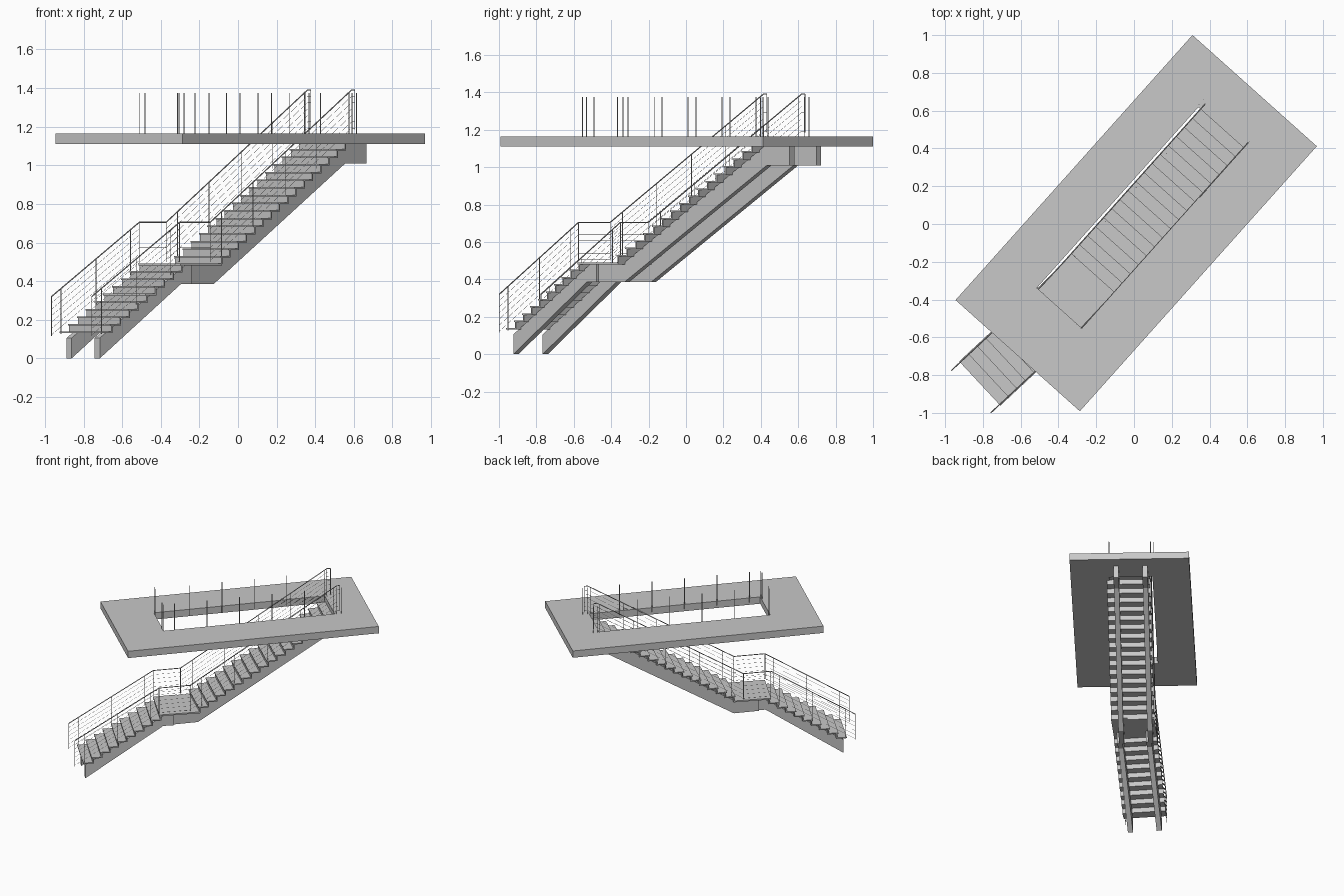
import bpy, bmesh, math
from mathutils import Matrix, Vector

cube = bpy.data.objects.get("Cube")
if cube:
    bpy.data.objects.remove(cube, do_unlink=True)

grey = bpy.data.materials.new("light grey")
grey.use_nodes = True
grey.diffuse_color = (0.58, 0.58, 0.58, 1)
grey.node_tree.nodes["Principled BSDF"].inputs["Base Color"].default_value = grey.diffuse_color

# Frames: local x runs up the stairs, local y to the left
upper = Matrix.Rotation(math.radians(48.2), 4, "Z")
bend = upper @ Vector((-0.616, -0.005, 0))
lower = Matrix.Translation(bend) @ Matrix.Rotation(math.radians(43), 4, "Z")
upper_tread = upper @ Matrix.Translation((0, -0.02, 0))
upper_rail = upper @ Matrix.Translation((0, -0.01, 0))

SLOPE = 0.62
HALF = 0.16          # half tread width
RAIL = 0.153         # rail distance from the axis
UP = -0.398          # where the upper slope starts


def finish(bm, name):
    bmesh.ops.recalc_face_normals(bm, faces=bm.faces)
    me = bpy.data.meshes.new(name)
    bm.to_mesh(me)
    bm.free()
    me.materials.append(grey)
    bpy.context.collection.objects.link(bpy.data.objects.new(name, me))


def prism(bm, points, move):
    """Close a polygon and extrude it along a vector."""
    face = bm.faces.new([bm.verts.new(p) for p in points])
    out = bmesh.ops.extrude_face_region(bm, geom=[face])
    verts = [g for g in out["geom"] if isinstance(g, bmesh.types.BMVert)]
    bmesh.ops.translate(bm, verts=verts, vec=move)


def side_prism(bm, frame, profile, y0, y1):
    pts = [frame @ Vector((s, y0, z)) for s, z in profile]
    prism(bm, pts, frame.to_3x3() @ Vector((0, y1 - y0, 0)))


def box(bm, frame, s0, s1, z0, z1):
    side_prism(bm, frame, [(s0, z0), (s1, z0), (s1, z1), (s0, z1)], -HALF, HALF)


def tube(name, paths, radius):
    cu = bpy.data.curves.new(name, "CURVE")
    cu.dimensions = "3D"
    cu.bevel_depth = radius
    cu.bevel_resolution = 1
    cu.use_fill_caps = True
    for path in paths:
        sp = cu.splines.new("POLY")
        sp.points.add(len(path) - 1)
        for p, co in zip(sp.points, path):
            p.co = (*co, 1)
    cu.materials.append(grey)
    bpy.context.collection.objects.link(bpy.data.objects.new(name, cu))


# Floor slab with the stair opening
bm = bmesh.new()


def ring(x0, x1, y0, y1, z):
    return [bm.verts.new(upper @ Vector(p)) for p in
            ((x0, y0, z), (x1, y0, z), (x1, y1, z), (x0, y1, z))]


loops = []
for z in (1.11, 1.165):
    loops.append((ring(-0.93, 0.952, -0.447, 0.436, z),
                  ring(-0.595, 0.688, -0.162, 0.158, z)))
(out_low, in_low), (out_top, in_top) = loops
for a, b in ((out_low, in_low), (out_top, in_top), (out_low, out_top), (in_low, in_top)):
    for i in range(4):
        j = (i + 1) % 4
        bm.faces.new((a[i], a[j], b[j], b[i]))
finish(bm, "floor_slab")


# Folded treads and risers
def flight(name, frame, s0, z0, count, run, rise, first_riser=False):
    bm = bmesh.new()
    t = 0.008
    for i in range(count):
        s, z = s0 + i * run, z0 + i * rise
        box(bm, frame, s, s + run + 2 * t, z - t, z)
        box(bm, frame, s + run + t, s + run + 2 * t, z, z + rise - t)
    if first_riser:
        box(bm, frame, s0 + t, s0 + 2 * t, z0 - rise, z0 - t)
    finish(bm, name)


flight("lower_steps", lower, -0.56, 0.14, 9, 0.0622, 0.039)
flight("upper_steps", upper_tread, -0.339, 0.5297, 16, 0.0641, 0.0397, True)

# Landing plate at the bend
bm = bmesh.new()
corners = [f @ Vector((s, y, 0.48)) for f, s, y in (
    (lower, 0, -HALF), (upper_tread, -0.325, -HALF),
    (upper_tread, -0.325, HALF), (lower, 0, HALF))]
prism(bm, corners, Vector((0, 0, 0.011)))
finish(bm, "landing")

# Stringer beams under both flights
low_profile = [(-0.54, 0), (0.035, 0.385), (0.11, 0.385), (0.11, 0.48),
               (0.06, 0.48), (-0.54, 0.106)]
up_profile = [(-0.52, 0.385), (-0.33, 0.385), (0.693, 1.01), (0.856, 1.01),
              (0.856, 1.11), (0.67, 1.11), (-0.345, 0.48), (-0.52, 0.48)]
for side, y in (("left", 0.107), ("right", -0.107)):
    for level, frame, prof in (("lower", lower, low_profile), ("upper", upper, up_profile)):
        bm = bmesh.new()
        side_prism(bm, frame, prof, y - 0.019, y + 0.019)
        finish(bm, f"{side}_{level}_stringer")

# Stair railings
low_posts = (-0.553, -0.307, -0.062)
up_posts = (-0.31, -0.065, 0.185, 0.43, 0.68)
for side, y in (("left", RAIL), ("right", -RAIL)):
    def line(dz):
        return [f @ Vector((s, y, z - dz)) for f, s, z in (
            (lower, -0.622, 0.32), (lower, 0, 0.705), (upper_rail, UP, 0.705),
            (upper_rail, 0.7, 1.39), (upper_rail, 0.725, 1.39))]

    tube(f"{side}_handrail", [line(0)], 0.0032)
    tube(f"{side}_rail_wires", [line(0.033 * k) for k in range(1, 7)], 0.0007)
    low, high = line(0), line(0.205)
    posts = [[low[i], high[i]] for i in (0, 1, 2, 4)]
    for frame, spots, start in ((lower, low_posts, 0), (upper_rail, up_posts, UP)):
        for s in spots:
            top = 0.705 + SLOPE * (s - start)
            posts.append([frame @ Vector((s, y, z)) for z in (top, top - 0.235)])
    tube(f"{side}_rail_posts", posts, 0.0022)

# Guard posts around the opening
spots = [(-0.335 + 0.243 * i, 0.12) for i in range(4)]
spots += [(-0.515 + 0.244 * i, -0.162) for i in range(5)]
spots += [(-0.59, 0.155), (-0.594, 0.114), (-0.6, -0.126), (-0.6, -0.16),
          (0.70, 0.165), (0.735, 0.165), (0.70, -0.165), (0.735, -0.165)]
tube("guard_posts", [[upper @ Vector((s, y, z)) for z in (1.13, 1.375)]
                     for s, y in spots], 0.0024)
